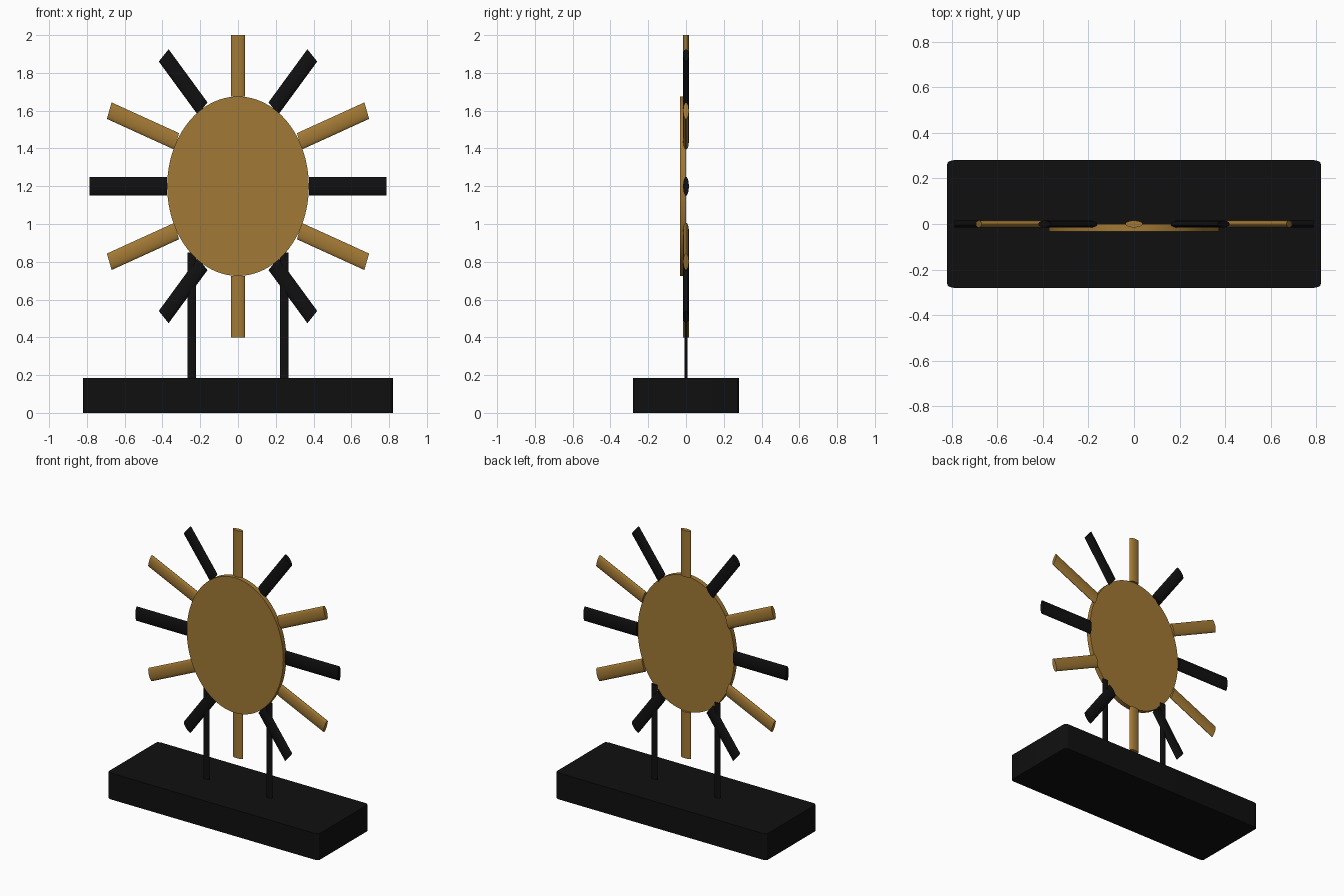
import bpy, bmesh, math
from mathutils import Matrix, Vector

cube = bpy.data.objects.get("Cube")
if cube:
    bpy.data.objects.remove(cube, do_unlink=True)


def make_material(name, color):
    mat = bpy.data.materials.new(name)
    mat.use_nodes = True
    mat.diffuse_color = (*color, 1)
    bsdf = next(n for n in mat.node_tree.nodes if n.type == 'BSDF_PRINCIPLED')
    bsdf.inputs["Base Color"].default_value = (*color, 1)
    return mat


gold = make_material("antique_gold", (0.36, 0.19, 0.035))
black = make_material("matte_black", (0.005, 0.005, 0.005))


def add_object(name, bm, mat):
    bmesh.ops.recalc_face_normals(bm, faces=bm.faces)
    mesh = bpy.data.meshes.new(name)
    bm.to_mesh(mesh)
    bm.free()
    mesh.materials.append(mat)
    obj = bpy.data.objects.new(name, mesh)
    bpy.context.collection.objects.link(obj)
    bpy.ops.object.select_all(action='DESELECT')
    obj.select_set(True)
    bpy.context.view_layer.objects.active = obj
    bpy.ops.object.shade_smooth_by_angle(angle=math.radians(30))
    return obj


def elliptic_cylinder(name, start, end, across, thick, mat, segments=32):
    """Cylinder from start to end; across and thick are its half-width vectors."""
    start, end = Vector(start), Vector(end)
    frame = Matrix((Vector(across), Vector(thick), end - start)).transposed().to_4x4()
    frame.translation = (start + end) / 2
    bm = bmesh.new()
    bmesh.ops.create_cone(bm, cap_ends=True, segments=segments,
                          radius1=1, radius2=1, depth=1, matrix=frame)
    return add_object(name, bm, mat)


# Base block with rounded upright corners
bm = bmesh.new()
bmesh.ops.create_cube(bm, size=1, matrix=Matrix.Diagonal((0.96, 0.56, 0.185, 1)))
uprights = [e for e in bm.edges
            if abs(e.verts[0].co.z - e.verts[1].co.z) > 0.1]
bmesh.ops.bevel(bm, geom=uprights, offset=0.018, segments=4, profile=0.5, affect='EDGES')
bmesh.ops.scale(bm, vec=(1.708, 1, 1), verts=bm.verts)
bmesh.ops.translate(bm, vec=(0, 0, 0.0925), verts=bm.verts)
add_object("base", bm, black)

# Twin support posts
for side, sx in (("left", 1), ("right", -1)):
    elliptic_cylinder("post_" + side, (sx * 0.245, 0, 0.18), (sx * 0.245, 0, 0.85),
                      (0.0225, 0, 0), (0, 0.009, 0), black)

# Oval disc
CENTRE = 1.2
elliptic_cylinder("disc", (0, -0.033, CENTRE), (0, 0, CENTRE),
                  (0.375, 0, 0), (0, 0, 0.475), gold, segments=96)

# Rays: angle, half-width vector (x, z), colour; mirrored into every quadrant
RAYS = (
    ("side", 0, (0, 0.05), black),
    ("shallow", 30, (-0.0125, 0.0435), gold),
    ("steep", 60, (-0.026, 0.0325), black),
    ("upright", 90, (-0.0375, 0), gold),
)
for label, degrees, (wx, wz), mat in RAYS:
    c, s = math.cos(math.radians(degrees)), math.sin(math.radians(degrees))
    for sx in (1, -1) if degrees < 90 else (1,):
        for sz in (1, -1) if degrees > 0 else (1,):
            name = "_".join(("ray", label, "upper" if sz > 0 else "lower",
                             "left" if sx > 0 else "right"))
            elliptic_cylinder(name,
                              (sx * 0.375 * c, 0, CENTRE + sz * 0.475 * s),
                              (sx * 0.787 * c, 0, CENTRE + sz * 0.8 * s),
                              (sx * wx, 0, sz * wz), (0, 0.015, 0), mat)
